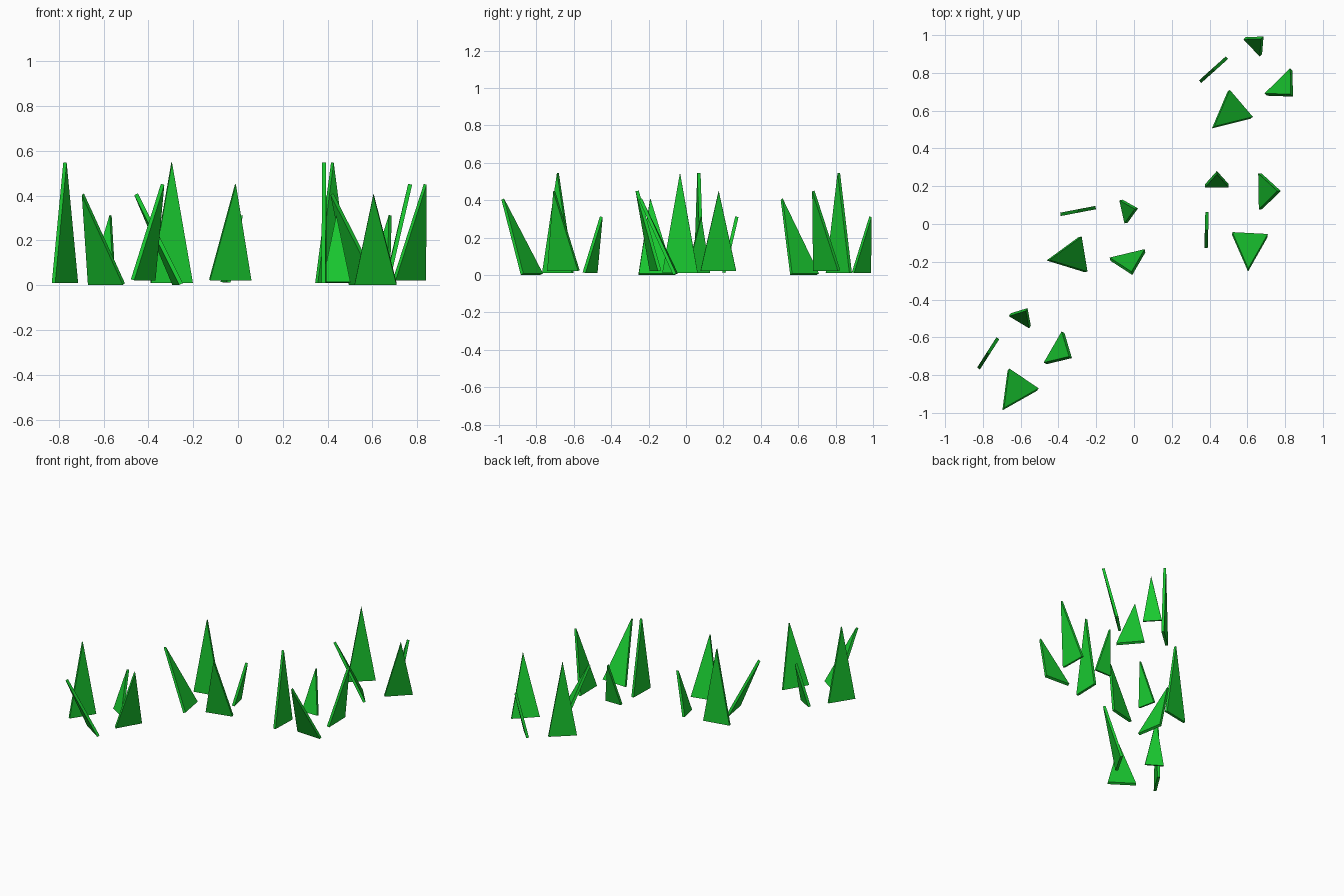
import bpy, math
from mathutils import Vector, Matrix

if "Cube" in bpy.data.objects:
    bpy.data.objects.remove(bpy.data.objects["Cube"])

green = bpy.data.materials.new("grass_green")
green.diffuse_color = (0.01, 0.6, 0.03, 1)
green.use_nodes = True
green.node_tree.nodes["Principled BSDF"].inputs["Base Color"].default_value = green.diffuse_color
THICK = 0.018

# blade kinds: name, base x, y, z, lean direction (deg), lean distance, tip z, base width
BLADES = [
    ("upright_blade", 0.0, 0.0, 0.01, -1.6, 0.0, 0.547, 0.19),
    ("wide_blade", 0.230, -0.024, 0.005, -93, 0.188, 0.406, 0.188),
    ("middle_blade", 0.284, 0.205, 0.024, 1, 0.10, 0.45, 0.19),
    ("small_blade", 0.055, 0.234, 0.013, 90, 0.07, 0.312, 0.125),
]

# clumps: x, y, turn (deg)
CLUMPS = [(0.421, 0.817, -46.5), (0.384, -0.032, 0),
          (-0.296, 0.069, -77.5), (-0.772, -0.685, -31)]


def blade_mesh(name, x, y, z, direction, lean, tip_z, width):
    """Thin triangular slab tilted along its lean direction."""
    a = math.radians(direction)
    out = Vector((math.cos(a), math.sin(a), 0))
    side = Vector((-out.y, out.x, 0))
    base = Vector((x, y, z))
    tip = base + out * lean + Vector((0, 0, tip_z - z))
    normal = side.cross(tip - base).normalized() * THICK / 2
    outline = [base - side * width / 2, base + side * width / 2, tip]
    verts = [p + normal for p in outline] + [p - normal for p in outline]
    faces = [(0, 1, 2), (5, 4, 3), (0, 3, 4, 1), (1, 4, 5, 2), (2, 5, 3, 0)]
    mesh = bpy.data.meshes.new(name)
    mesh.from_pydata(verts, [], faces)
    mesh.materials.append(green)
    return mesh


# each clump reuses the same four blades, turned about the upright one
meshes = [blade_mesh(*b) for b in BLADES]
for i, (cx, cy, turn) in enumerate(CLUMPS, 1):
    for mesh in meshes:
        obj = bpy.data.objects.new(f"clump_{i}_{mesh.name}", mesh)
        obj.matrix_world = (Matrix.Translation((cx, cy, 0))
                            @ Matrix.Rotation(math.radians(turn), 4, 'Z'))
        bpy.context.collection.objects.link(obj)
